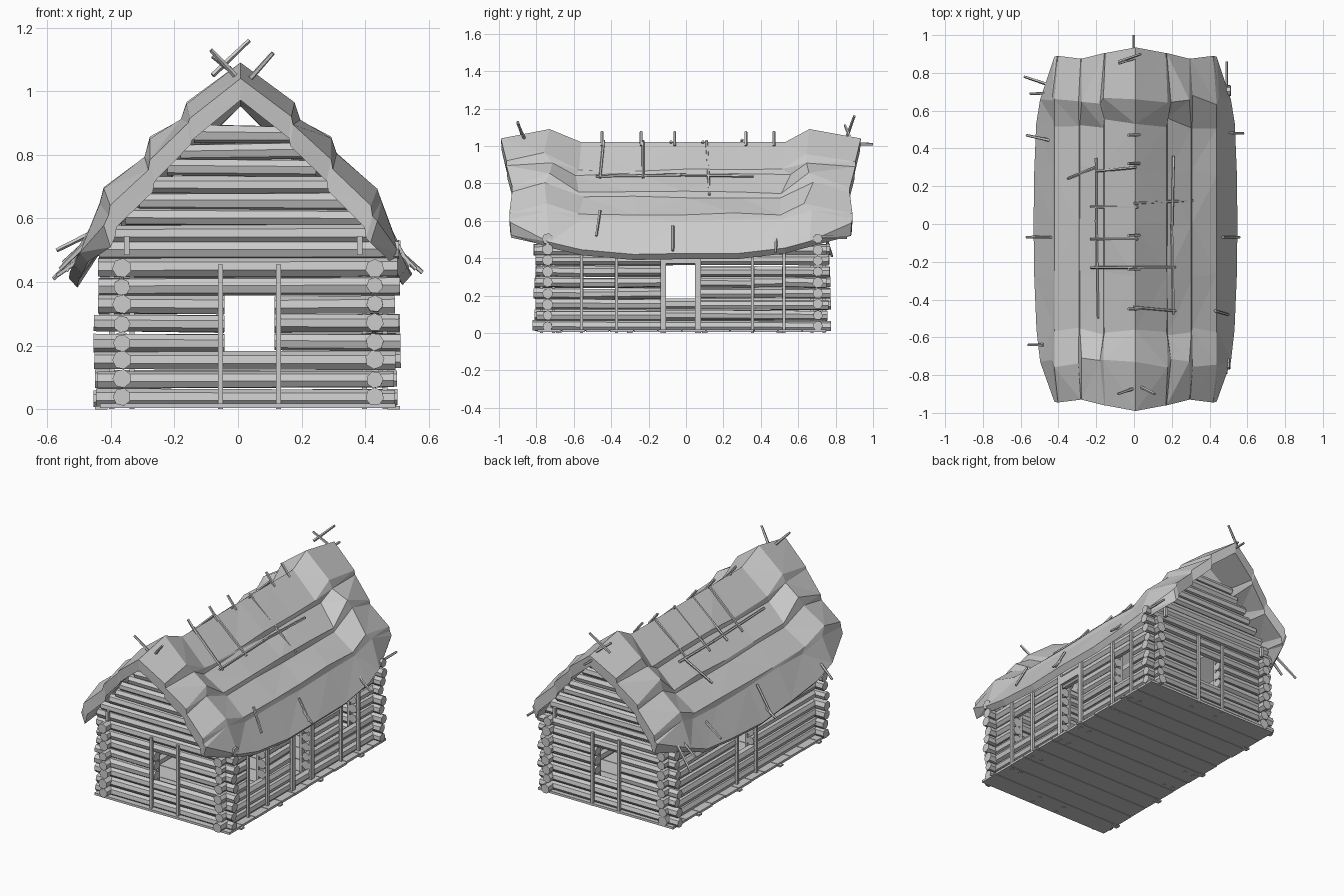
import bpy, bmesh, random
from mathutils import Vector, Matrix

if "Cube" in bpy.data.objects:
    bpy.data.objects.remove(bpy.data.objects["Cube"])

random.seed(7)
J = random.uniform


def finish(bm, name):
    bmesh.ops.recalc_face_normals(bm, faces=bm.faces)
    me = bpy.data.meshes.new(name)
    bm.to_mesh(me)
    bm.free()
    ob = bpy.data.objects.new(name, me)
    bpy.context.collection.objects.link(ob)


def tube(bm, p0, p1, r0, r1, sides):
    p0, p1 = Vector(p0), Vector(p1)
    d = p1 - p0
    m = Matrix.Translation((p0 + p1) / 2) @ d.to_track_quat('Z', 'Y').to_matrix().to_4x4()
    m = m @ Matrix.Rotation(J(0, 1), 4, 'Z')
    bmesh.ops.create_cone(bm, cap_ends=True, segments=sides, radius1=r0, radius2=r1,
                          depth=d.length, matrix=m)


def box(bm, c, s):
    bmesh.ops.create_cube(bm, size=1, matrix=Matrix.Translation(c) @ Matrix.Diagonal((*s, 1)))


def log(bm, axis, at, a, b, z):
    r = [J(.026, .031), J(.026, .031)]
    z0, z1 = z + J(-.004, .004), z + J(-.004, .004)
    if axis == 'x':
        tube(bm, (a, at, z0), (b, at, z1), *r, 7)
    else:
        tube(bm, (at, a, z0), (at, b, z1), *r, 7)


def wall(name, axis, at, lo, hi, count, openings):
    bm = bmesh.new()
    for i in range(count):
        z = .036 + .0585 * i
        start = lo + J(-.01, .015)
        for a, b, z0, z1 in openings:
            if z0 < z < z1:
                log(bm, axis, at, start, a, z)
                start = b
        log(bm, axis, at, start, hi + J(-.015, .01), z)
    finish(bm, name)
    # upright posts either side of each opening, outside and inside
    bm = bmesh.new()
    for a, b, z0, z1 in openings:
        w = .03 if z0 < .1 else .016
        for p in (a - .012, b + .012):
            for off in (-.032, .032):
                c = (p, at + off, .228) if axis == 'x' else (at + off, p, .228)
                s = (w, .016, .455) if axis == 'x' else (.016, w, .455)
                box(bm, c, s)
        if w > .02:  # door lintel
            box(bm, (at + .032, (a + b) / 2, .395), (.016, b - a, .05))
    finish(bm, name + "_posts")


# log walls with windows and a side door
win = (-.043, .115, .18, .365)
wall("front_wall", 'x', -.74, -.445, .505, 9, [win])
wall("back_wall", 'x', .705, -.445, .505, 9, [win])
wall("left_wall", 'y', -.365, -.81, .765, 8, [(-.11, .052, .18, .365)])
wall("right_wall", 'y', .43, -.81, .765, 8,
     [(-.547, -.383, .18, .365), (-.11, .052, .06, .37), (.367, .513, .18, .365)])

# gable logs above the end walls
for name, y in (("front_gable", -.74), ("back_gable", .705)):
    bm = bmesh.new()
    for i in range(7):
        z = .55 + .0525 * i
        h = .14 + (.87 - z) * .83
        log(bm, 'x', y, .01 - h - J(0, .02), .01 + h + J(0, .02), z)
    for x in (-.35, .383):  # small pegs
        box(bm, (x, y + (-.04 if y < 0 else .04), .515), (.018, .02, .06))
    finish(bm, name)

# plank floor
bm = bmesh.new()
n = 12
w = 1.545 / n
for i in range(n):
    box(bm, (.03 + J(-.004, .004), -.795 + w * (i + .5), .011), (.93, w - .004, .014))
for y in (-.68, -.3, .1, .5):
    box(bm, (.49, y, .005), (.04, .03, .01))
    box(bm, (-.43, y, .005), (.04, .03, .01))
finish(bm, "plank_floor")

# layered thatch roof: stepped half profiles (x, z), mirrored over the ridge
MID = [(0, 1.02), (.165, .87), (.17, .848), (.295, .75), (.30, .725), (.43, .635), (.435, .605), (.54, .42)]
BULGE = [(0, 1.09), (.17, .96), (.188, .91), (.285, .85), (.302, .80), (.43, .70), (.443, .65), (.505, .49)]
END = [(0, 1.04), (.16, .92), (.165, .895), (.285, .78), (.29, .75), (.41, .635), (.415, .605), (.43, .585)]
END_Y = [0, .03, .03, .06, .06, .045, .045, .05]
stations = [(-.99, END), (-.73, BULGE), (-.56, MID), (-.28, MID), (0, MID),
            (.28, MID), (.53, MID), (.66, BULGE), (.935, END)]
bm = bmesh.new()
grid = []
for y, prof in stations:
    row = []
    for k in range(-7, 8):
        i = abs(k)
        x, z = prof[i]
        yy = y
        if prof is END:
            yy -= END_Y[i] * (1 if y > 0 else -1)
        elif 0 < i < 7:
            yy += J(-.03, .03)
        if prof is MID and i == 7:
            z += .1 * y * y
            x -= .05 * y * y
        if i:
            z += J(-.008, .008)
        row.append(bm.verts.new((.008 + (x if k > 0 else -x), yy, z)))
    grid.append(row)
for r0, r1 in zip(grid, grid[1:]):
    for k in range(14):
        bm.faces.new((r0[k], r0[k + 1], r1[k + 1], r1[k]))
ext = bmesh.ops.extrude_face_region(bm, geom=bm.faces[:], use_keep_orig=True)
for v in ext["geom"]:
    if isinstance(v, bmesh.types.BMVert):
        low = .068 if v.co.z > .56 else .03
        v.co = (.008 + (v.co.x - .008) * .95, v.co.y * .995, v.co.z - low)
bmesh.ops.triangulate(bm, faces=bm.faces[:])
finish(bm, "thatch_roof")


def roof_z(x):
    x = abs(x - .008)
    for (xa, za), (xb, zb) in zip(MID, MID[1:]):
        if x <= xb:
            return za + (zb - za) * (x - xa) / (xb - xa)
    return .42


# sticks lying on the roof: (x0, y0, x1, y1)
bm = bmesh.new()
for x0, y0, x1, y1 in [
        (0, .11, .31, .125), (0, -.23, .22, -.23), (0, -.44, .22, -.46), (.02, .09, -.23, .09),
        (.02, -.08, -.23, -.08), (0, -.23, -.23, -.23), (-.2, .3, -.35, .24), (.01, .3, -.2, .28),
        (.21, .36, .2, -.05), (.2, 0, .21, -.48), (-.2, .35, -.2, -.02), (-.2, .02, -.19, -.5),
        (.43, -.46, .5, -.48), (.47, -.07, .54, -.07), (-.44, -.07, -.54, -.07)]:
    tube(bm, (x0, y0, roof_z(x0) + .015), (x1, y1, roof_z(x1) + .015), .008, .007, 5)
finish(bm, "roof_sticks")

# pegs along the ridge, crossed finials and loose ends at the eaves
bm = bmesh.new()
for y in (-.45, -.24, -.06, .32, .47):
    tube(bm, (.03, y, 1.0), (-.03, y, 1.075), .008, .008, 5)
for a, b in [((.0, -.87, 1.04), (-.085, -.9, 1.13)), ((.03, -.86, 1.03), (.11, -.9, 1.12)),
             ((-.08, .86, 1.05), (.035, .9, 1.16)), ((.01, .88, 1.04), (-.08, .85, 1.11)),
             ((0, .8, 1.01), (0, 1.0, 1.01)),
             ((-.43, .44, .57), (-.57, .47, .5)), ((-.46, .74, .53), (-.58, .78, .41)),
             ((-.45, .69, .55), (-.55, .69, .46)), ((-.48, -.64, .52), (-.56, -.64, .44)),
             ((-.5, -.07, .47), (-.57, -.07, .42)), ((.5, .48, .5), (.58, .48, .43)),
             ((.5, -.07, .5), (.56, -.07, .44)), ((.49, .62, .51), (.49, .86, .51))]:
    tube(bm, a, b, .009, .007, 5)
finish(bm, "ridge_and_eave_sticks")
